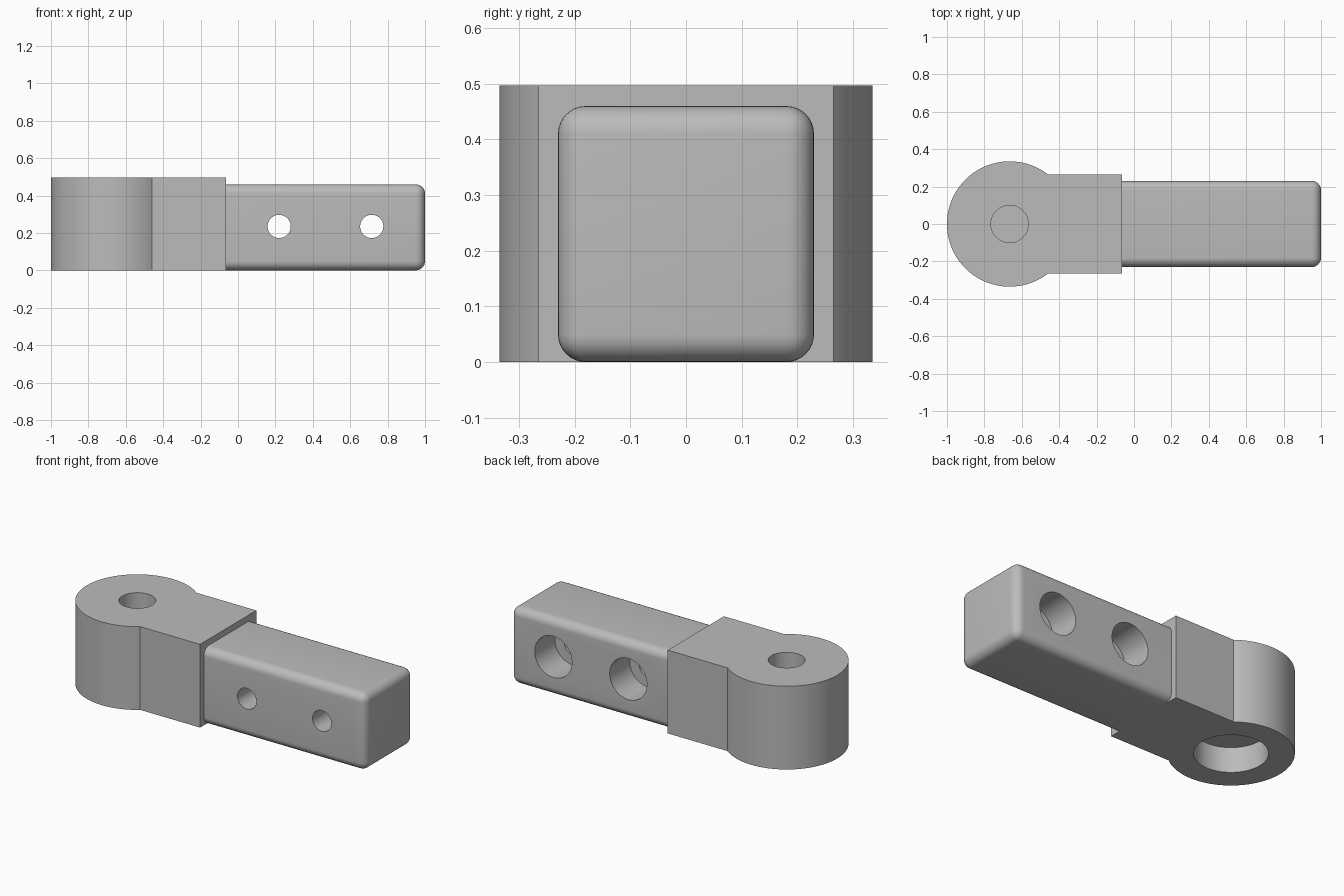
import bpy
import bmesh
import math
from mathutils import Matrix, Vector

cube = bpy.data.objects.get("Cube")
if cube:
    bpy.data.objects.remove(cube, do_unlink=True)

grey = bpy.data.materials.new("light grey")
grey.use_nodes = True
colour = (0.5, 0.5, 0.5, 1)
grey.diffuse_color = colour
grey.node_tree.nodes["Principled BSDF"].inputs["Base Color"].default_value = colour

HUB_X, HUB_R, HUB_H = -0.665, 0.335, 0.497
NECK_Y, STEP_X = 0.265, -0.065
BAR_Y, BAR_H, BAR_R = 0.23, 0.46, 0.05


def make_object(name, bm):
    bmesh.ops.recalc_face_normals(bm, faces=bm.faces)
    mesh = bpy.data.meshes.new(name)
    bm.to_mesh(mesh)
    bm.free()
    mesh.materials.append(grey)
    obj = bpy.data.objects.new(name, mesh)
    bpy.context.collection.objects.link(obj)
    return obj


def drill(target, name, start, end, radius):
    """Cut a round hole from start to end."""
    start, end = Vector(start), Vector(end)
    axis = end - start
    bm = bmesh.new()
    place = Matrix.Translation((start + end) / 2) @ axis.to_track_quat("Z", "Y").to_matrix().to_4x4()
    bmesh.ops.create_cone(bm, cap_ends=True, segments=64, radius1=radius,
                          radius2=radius, depth=axis.length, matrix=place)
    cutter = make_object(name, bm)
    cutter.hide_render = True
    mod = target.modifiers.new(name, "BOOLEAN")
    mod.operation = "DIFFERENCE"
    mod.solver = "EXACT"
    mod.object = cutter
    bpy.context.view_layer.objects.active = target
    bpy.ops.object.modifier_apply(modifier=mod.name)
    bpy.data.objects.remove(cutter, do_unlink=True)


# Round hub and square neck, extruded from one outline
bm = bmesh.new()
join = math.asin(NECK_Y / HUB_R)
steps = 96
outline = [(STEP_X, -NECK_Y), (STEP_X, NECK_Y)]
for i in range(steps + 1):
    a = join + (2 * math.pi - 2 * join) * i / steps
    outline.append((HUB_X + HUB_R * math.cos(a), HUB_R * math.sin(a)))
base = bm.faces.new([bm.verts.new((x, y, 0)) for x, y in outline])
top = bmesh.ops.extrude_face_region(bm, geom=[base], use_keep_orig=True)
bmesh.ops.translate(bm, vec=(0, 0, HUB_H),
                    verts=[v for v in top["geom"] if isinstance(v, bmesh.types.BMVert)])
hub = make_object("hub_and_neck", bm)

# Blind pivot hole above, wide counterbore below
drill(hub, "pivot_hole", (HUB_X, 0, 0.17), (HUB_X, 0, 0.6), 0.1)
drill(hub, "counterbore", (HUB_X, 0, -0.1), (HUB_X, 0, 0.15), 0.197)

# Rounded bar, square where it meets the neck
bm = bmesh.new()
bmesh.ops.create_cube(bm, size=1)
bmesh.ops.scale(bm, vec=(1 - STEP_X, 2 * BAR_Y, BAR_H), verts=bm.verts)
bmesh.ops.translate(bm, vec=((1 + STEP_X) / 2, 0, BAR_H / 2), verts=bm.verts)
edges = [e for e in bm.edges if any(v.co.x > 0 for v in e.verts)]
bmesh.ops.bevel(bm, geom=edges, offset=BAR_R, segments=8, profile=0.5, affect="EDGES")
bar = make_object("bar", bm)

# Two stepped screw holes through the bar
for x in (0.22, 0.715):
    drill(bar, "screw_hole", (x, -0.4, 0.235), (x, 0.4, 0.235), 0.062)
    drill(bar, "screw_head_hole", (x, BAR_Y - 0.19, 0.235), (x, 0.4, 0.235), 0.123)

# Smooth curved walls, keep edges crisp
for obj in (hub, bar):
    bpy.ops.object.select_all(action="DESELECT")
    obj.select_set(True)
    bpy.context.view_layer.objects.active = obj
    bpy.ops.object.shade_smooth_by_angle(angle=math.radians(30))
